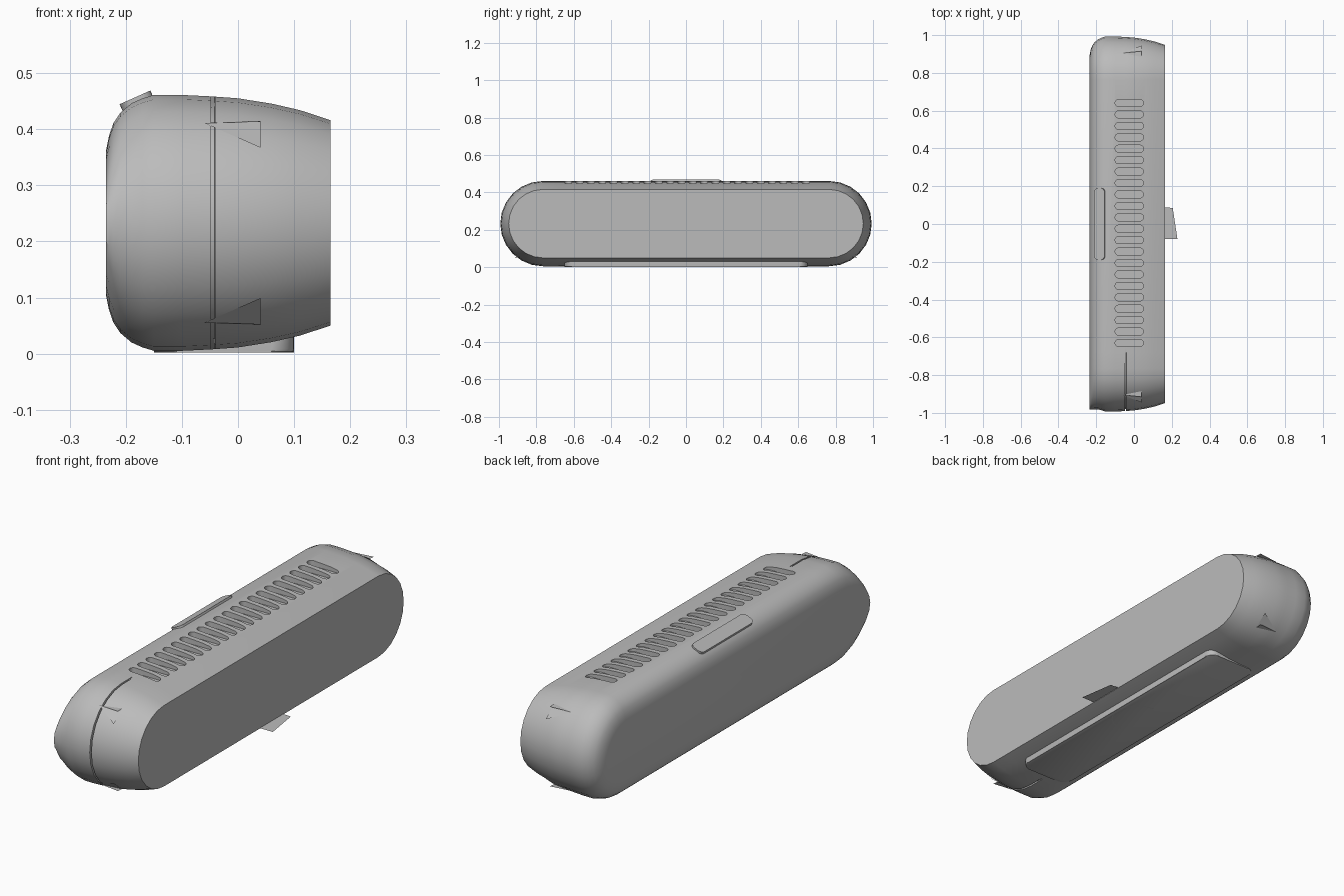
import bpy, bmesh, math
from mathutils import Vector

if "Cube" in bpy.data.objects:
    bpy.data.objects.remove(bpy.data.objects["Cube"])

grey = bpy.data.materials.new("plain grey")
grey.use_nodes = True
grey.diffuse_color = (0.5, 0.5, 0.5, 1)
grey.node_tree.nodes["Principled BSDF"].inputs["Base Color"].default_value = (0.5, 0.5, 0.5, 1)

MID_Z = 0.233      # height of the body's centre line
STRAIGHT = 0.765   # half length of the straight middle


def make(name, bm, smooth=True):
    bmesh.ops.recalc_face_normals(bm, faces=bm.faces)
    mesh = bpy.data.meshes.new(name)
    bm.to_mesh(mesh)
    bm.free()
    ob = bpy.data.objects.new(name, mesh)
    bpy.context.collection.objects.link(ob)
    mesh.materials.append(grey)
    if smooth:
        smooth_object(ob)
    return ob


def smooth_object(ob):
    bpy.ops.object.select_all(action="DESELECT")
    ob.select_set(True)
    bpy.context.view_layer.objects.active = ob
    bpy.ops.object.shade_smooth_by_angle(angle=math.radians(30))


def rounded_outline(hx, hy, r, steps=6):
    """Rounded rectangle outline, counter-clockwise."""
    pts = []
    for q, (sx, sy) in enumerate([(1, 1), (-1, 1), (-1, -1), (1, -1)]):
        for i in range(steps + 1):
            a = math.pi / 2 * (q + i / steps)
            p = (sx * (hx - r) + r * math.cos(a), sy * (hy - r) + r * math.sin(a))
            if not pts or math.dist(p, pts[-1]) > 1e-5:
                pts.append(p)
    if math.dist(pts[0], pts[-1]) < 1e-5:
        pts.pop()
    return pts


def add_slab(bm, outline, centre, depth):
    """Extrude an outline upward from its centre."""
    low, high = [[bm.verts.new((x + centre[0], y + centre[1], centre[2] + z))
                  for x, y in outline] for z in (0, depth)]
    bm.faces.new(low[::-1])
    bm.faces.new(high)
    for i in range(len(low)):
        j = (i + 1) % len(low)
        bm.faces.new((low[i], low[j], high[j], high[i]))


# Body: capsule rings lofted from the round back to the flat front
def body_ring(x, r, groove=0.0):
    pts, steps = [], 12
    for i in range(steps + 1):
        a = math.pi / 2 - math.pi * i / steps
        pts.append((x, STRAIGHT + r * math.cos(a), MID_Z + r * math.sin(a)))
    pts.append((x, -0.68, MID_Z - r))
    ry = (max(r, 0.216) if x < -0.14 else r) - groove
    rz = r - groove
    for i in range(steps + 1):
        a = math.pi / 2 + math.pi * i / steps
        pts.append((x, -STRAIGHT + ry * math.cos(a), MID_Z - rz * math.sin(a)))
    pts.append((x, -0.68, MID_Z + r))
    return pts


sections = [(-0.235, 0.13, 0), (-0.23, 0.155, 0), (-0.222, 0.178, 0), (-0.21, 0.196, 0),
            (-0.19, 0.213, 0), (-0.17, 0.222, 0), (-0.15, 0.228, 0), (-0.1, 0.228, 0),
            (-0.0485, 0.2255, 0), (-0.048, 0.2255, 0.012), (-0.0415, 0.225, 0.012),
            (-0.041, 0.225, 0), (0, 0.222, 0), (0.06, 0.2125, 0), (0.11, 0.201, 0),
            (0.165, 0.183, 0)]
bm = bmesh.new()
rings = [[bm.verts.new(p) for p in body_ring(*s)] for s in sections]
for a, b in zip(rings, rings[1:]):
    for i in range(len(a)):
        j = (i + 1) % len(a)
        bm.faces.new((a[i], a[j], b[j], b[i]))
bm.faces.new(rings[0])
bm.faces.new(rings[-1])
body = make("body", bm, smooth=False)

# Row of vent slots cut into the top
bm = bmesh.new()
for i in range(22):
    add_slab(bm, rounded_outline(0.075, 0.019, 0.0189), (-0.025, -0.63 + i * 0.0605, 0.436), 0.06)
cutter = make("vent_cutter", bm, smooth=False)
cutter.hide_render = True
cut = body.modifiers.new("vents", "BOOLEAN")
cut.operation = "DIFFERENCE"
cut.solver = "EXACT"
cut.object = cutter
bpy.context.view_layer.objects.active = body
bpy.ops.object.modifier_apply(modifier=cut.name)
bpy.data.objects.remove(cutter)
smooth_object(body)

# Battery door standing out of the sloping underside
bm = bmesh.new()
add_slab(bm, rounded_outline(0.125, 0.65, 0.04), (-0.025, 0, 0.002), 0.04)
edges = [e for e in bm.edges if all(v.co.z < 0.01 for v in e.verts)]
bmesh.ops.bevel(bm, geom=edges, offset=0.006, segments=2, affect="EDGES", profile=0.5)
make("battery_door", bm)

# Fingernail arc on the door
bm = bmesh.new()
rows = []
for i in range(13):
    a = math.pi * i / 12
    rows.append([bm.verts.new((-0.02 + r * math.sin(a), r * math.cos(a), 0.0008))
                 for r in (0.11, 0.114)])
for a, b in zip(rows, rows[1:]):
    bm.faces.new((a[0], a[1], b[1], b[0]))
make("finger_arc", bm)

# Long button lying on the upper back shoulder
bm = bmesh.new()
add_slab(bm, rounded_outline(0.03, 0.19, 0.022), (0, 0, -0.02), 0.024)
button = make("top_button", bm)
button.location = (-0.182, 0, 0.453)
button.rotation_euler = (0, math.radians(-24), 0)


def flat_plate(name, points):
    bm = bmesh.new()
    bm.faces.new([bm.verts.new(p) for p in points])
    return make(name, bm, smooth=False)


# Pull tab under the front face
flat_plate("pull_tab", [(0.16, 0.088, 0.052), (0.205, 0.085, 0.052),
                        (0.23, -0.08, 0.052), (0.16, -0.08, 0.052)])

# Small pointed clips at both ends, above and below the seam
for end, y in (("front", -1), ("back", 1)):
    for level, s in (("upper", 1), ("lower", -1)):
        flat_plate(f"{end}_{level}_clip", [
            (-0.06, y * 0.905, MID_Z + s * 0.178),
            (0.04, y * 0.885, MID_Z + s * 0.182),
            (0.04, y * 0.945, MID_Z + s * 0.134)])
        flat_plate(f"{end}_{level}_clip_top", [
            (-0.06, y * 0.905, MID_Z + s * 0.178),
            (0.04, y * 0.885, MID_Z + s * 0.182),
            (0.04, y * 0.915, MID_Z + s * 0.18)])
